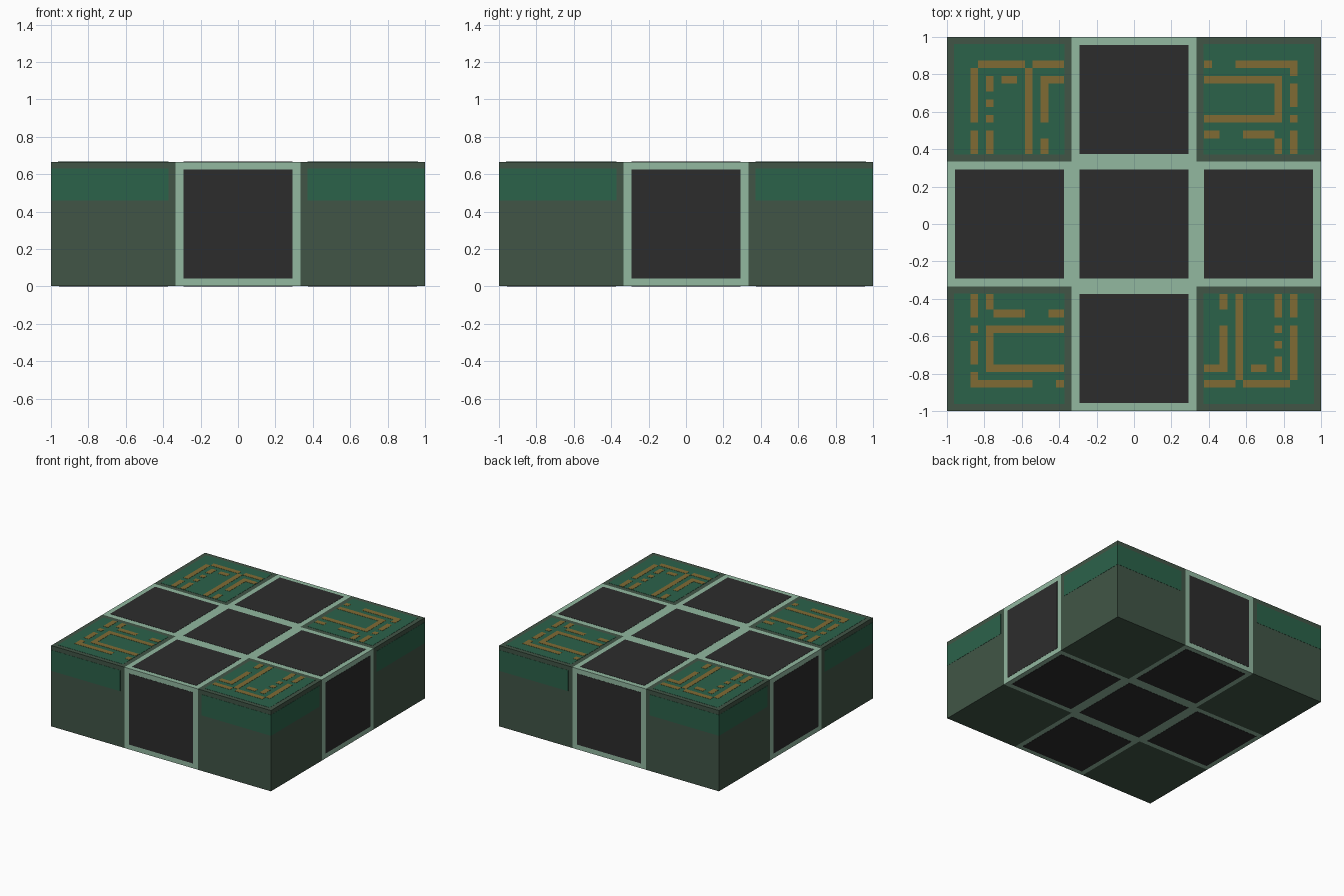
import bpy, bmesh
from mathutils import Vector

if "Cube" in bpy.data.objects:
    bpy.data.objects.remove(bpy.data.objects["Cube"])

P = 2 / 48          # small detail unit
H = 2 / 3           # block height and cell width
T = 0.0015          # plate thickness


def material(name, rgb):
    lin = [((c / 255 + 0.055) / 1.055) ** 2.4 for c in rgb]
    m = bpy.data.materials.new(name)
    m.diffuse_color = (*lin, 1)
    m.use_nodes = True
    m.node_tree.nodes["Principled BSDF"].inputs["Base Color"].default_value = m.diffuse_color
    return m


OLIVE = material("dark olive casing", (65, 85, 70))
MINT = material("pale mint frame", (146, 184, 160))
BLACK = material("charcoal panel", (44, 44, 44))
GREEN = material("board green", (43, 98, 74))
COPPER = material("copper trace", (128, 107, 52))


def finish(name, bm, mats):
    bmesh.ops.recalc_face_normals(bm, faces=bm.faces)
    me = bpy.data.meshes.new(name)
    bm.to_mesh(me)
    bm.free()
    for m in mats:
        me.materials.append(m)
    ob = bpy.data.objects.new(name, me)
    bpy.context.collection.objects.link(ob)
    return ob


def add_box(bm, lo, hi):
    lo, hi = Vector(lo), Vector(hi)
    size, mid = hi - lo, (hi + lo) / 2
    for v in bmesh.ops.create_cube(bm, size=1)["verts"]:
        v.co = Vector([v.co[i] * size[i] + mid[i] for i in range(3)])


def side_box(bm, side, u0, u1, z0, z1):
    """Thin plate on one of the four walls, u running along the wall."""
    a, b = 1 - T, 1
    for lo, hi in [((u0, -b, z0), (u1, -a, z1))]:
        n = len(bm.verts)
        add_box(bm, lo, hi)
        bm.verts.ensure_lookup_table()
        for v in bm.verts[n:]:
            for _ in range(side):
                v.co = Vector((-v.co.y, v.co.x, v.co.z))


# Body: one slab cut into nine cells, corners olive and cross mint
bm = bmesh.new()
add_box(bm, (-1 + T, -1 + T, T), (1 - T, 1 - T, H - T))
for axis in ((1, 0, 0), (0, 1, 0)):
    for s in (-1, 1):
        bmesh.ops.bisect_plane(bm, geom=bm.verts[:] + bm.edges[:] + bm.faces[:],
                               plane_co=Vector(axis) * s / 3, plane_no=axis)
for f in bm.faces:
    c = f.calc_center_median()
    f.material_index = int(min(abs(c.x), abs(c.y)) < 1 / 3)
finish("slab_body", bm, [OLIVE, MINT])

# Charcoal panels on the cross: top, bottom and the four walls
h = 7 * P
bm = bmesh.new()
for cx, cy in ((0, 0), (H, 0), (-H, 0), (0, H), (0, -H)):
    for z in (0, H - T):
        add_box(bm, (cx - h, cy - h, z), (cx + h, cy + h, z + T))
for side in range(4):
    side_box(bm, side, -h, h, P, H - P)
finish("dark_panels", bm, [BLACK])

# Green boards on the corner tops and green bands on the walls
bm = bmesh.new()
m = 0.037
for sx in (-1, 1):
    for sy in (-1, 1):
        xs = sorted((sx * (1 / 3 + m), sx * (1 - m)))
        ys = sorted((sy * (1 / 3 + m), sy * (1 - m)))
        add_box(bm, (xs[0], ys[0], H - T), (xs[1], ys[1], H))
for side in range(4):
    side_box(bm, side, -1, -1 / 3 - m, H - 5 * P, H - m)
    side_box(bm, side, 1 / 3 + m, 1, H - 5 * P, H - m)
finish("green_boards", bm, [GREEN])

# Copper traces as (column, row, last column, last row) in a 16 x 16 cell
LEFT = [(4, 3, 9, 3), (11, 3, 14, 3), (3, 4, 3, 10), (3, 12, 3, 14),
        (7, 5, 8, 5), (5, 5, 5, 6), (5, 8, 5, 8), (5, 10, 5, 10),
        (5, 12, 5, 14), (10, 4, 10, 14), (12, 5, 14, 5), (12, 6, 12, 10),
        (12, 13, 12, 14)]
RIGHT = [(1, 3, 1, 3), (5, 3, 12, 3), (12, 4, 12, 4), (12, 6, 12, 8),
         (12, 10, 12, 10), (12, 12, 12, 14), (1, 5, 10, 5), (10, 6, 10, 9),
         (1, 10, 10, 10), (1, 12, 2, 12), (6, 12, 9, 12), (10, 13, 10, 14)]
bm = bmesh.new()
for x_start, rects in ((-1, LEFT), (1 / 3, RIGHT)):
    for c0, r0, c1, r1 in rects:
        x0, x1 = x_start + c0 * P, x_start + (c1 + 1) * P
        y0, y1 = 1 - (r1 + 1) * P, 1 - r0 * P
        add_box(bm, (x0, y0, H), (x1, y1, H + T))
        add_box(bm, (-x1, -y1, H), (-x0, -y0, H + T))   # half-turn copy
finish("copper_traces", bm, [COPPER])
